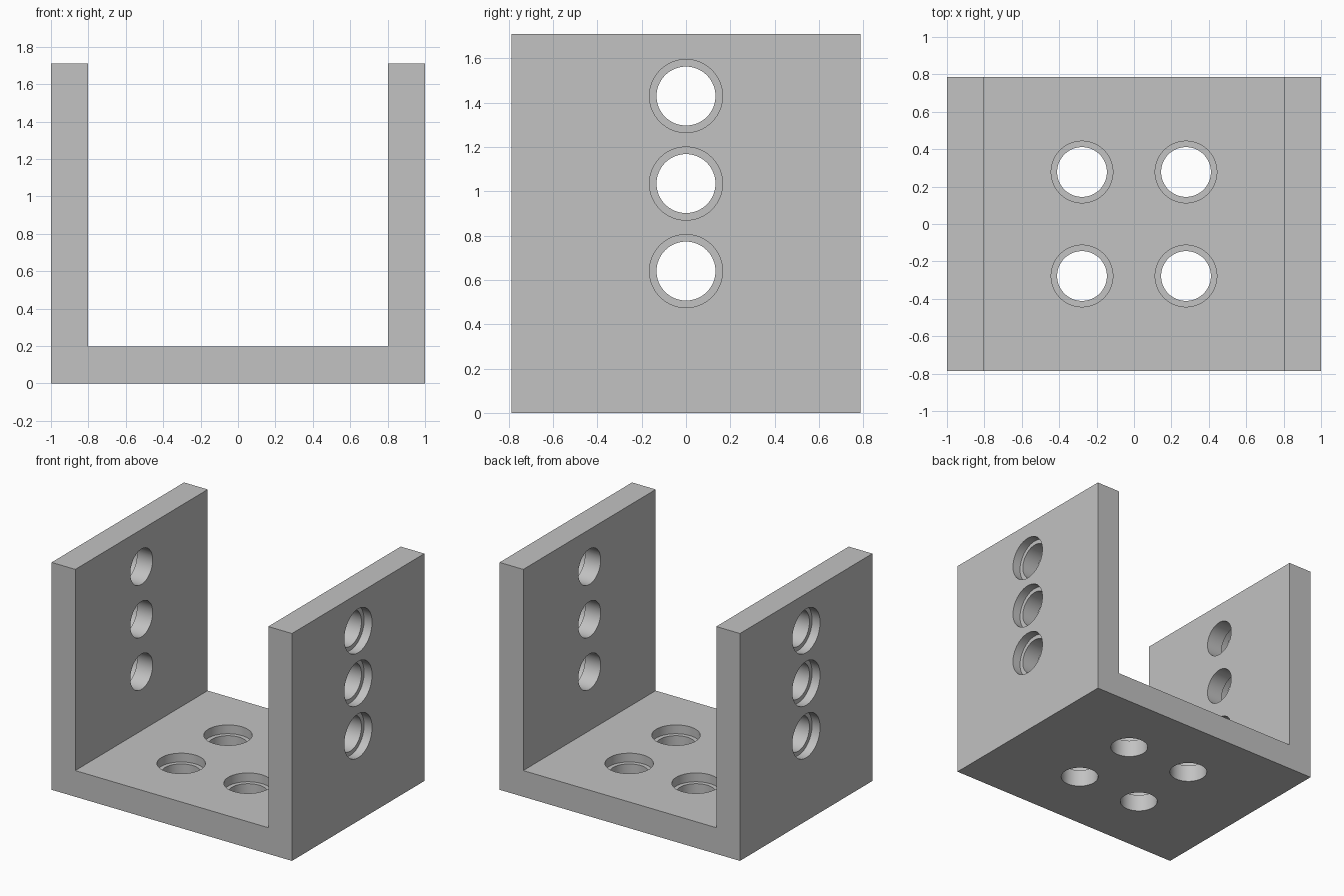
import bpy, bmesh, math
from mathutils import Matrix, Vector

cube = bpy.data.objects.get("Cube")
if cube:
    bpy.data.objects.remove(cube, do_unlink=True)

HALF_W, HALF_D, HEIGHT, WALL = 1.0, 0.787, 1.71, 0.197
HOLE_R, BORE_R, BORE_DEPTH = 0.133, 0.165, 0.066
OVER = 0.05  # how far cutters stick out of the faces

grey = bpy.data.materials.new("light grey")
grey.use_nodes = True
colour = (0.54, 0.54, 0.54, 1)
grey.diffuse_color = colour
grey.node_tree.nodes["Principled BSDF"].inputs["Base Color"].default_value = colour


def finish(name, bm):
    bmesh.ops.recalc_face_normals(bm, faces=bm.faces)
    mesh = bpy.data.meshes.new(name)
    bm.to_mesh(mesh)
    bm.free()
    mesh.materials.append(grey)
    obj = bpy.data.objects.new(name, mesh)
    bpy.context.collection.objects.link(obj)
    return obj


# U-shaped bracket: a profile extruded from front to back
inner = HALF_W - WALL
right_half = [(HALF_W, 0), (HALF_W, HEIGHT), (inner, HEIGHT), (inner, WALL)]
outline = right_half + [(-x, z) for x, z in reversed(right_half)]
bm = bmesh.new()
face = bm.faces.new([bm.verts.new((x, -HALF_D, z)) for x, z in outline])
swept = bmesh.ops.extrude_face_region(bm, geom=[face])["geom"]
bmesh.ops.translate(bm, vec=(0, 2 * HALF_D, 0),
                    verts=[v for v in swept if isinstance(v, bmesh.types.BMVert)])
bracket = finish("bracket", bm)

# Screw positions: point on the counterbored face and its outward direction
screws = [(Vector((side * HALF_W, 0, z)), Vector((side, 0, 0)))
          for side in (-1, 1) for z in (0.64, 1.035, 1.43)]
screws += [(Vector((x, y, WALL)), Vector((0, 0, 1)))
           for x in (-0.278, 0.278) for y in (-0.278, 0.278)]


def drill(name, radius, depth):
    """Cut a round hole of the given depth at every screw position."""
    bm = bmesh.new()
    for point, out in screws:
        centre = point + out * (OVER - depth) / 2
        turn = out.to_track_quat("Z", "Y").to_matrix().to_4x4()
        bmesh.ops.create_cone(bm, cap_ends=True, segments=64, radius1=radius,
                              radius2=radius, depth=depth + OVER,
                              matrix=Matrix.Translation(centre) @ turn)
    cutter = finish(name, bm)
    cutter.hide_render = True
    mod = bracket.modifiers.new(name, "BOOLEAN")
    mod.operation, mod.solver, mod.object = "DIFFERENCE", "EXACT", cutter
    bpy.ops.object.modifier_apply(modifier=name)
    bpy.data.objects.remove(cutter, do_unlink=True)


bpy.ops.object.select_all(action="DESELECT")
bracket.select_set(True)
bpy.context.view_layer.objects.active = bracket
drill("through_holes", HOLE_R, WALL + OVER)
drill("counterbores", BORE_R, BORE_DEPTH)
bpy.ops.object.shade_smooth_by_angle(angle=math.radians(30))
